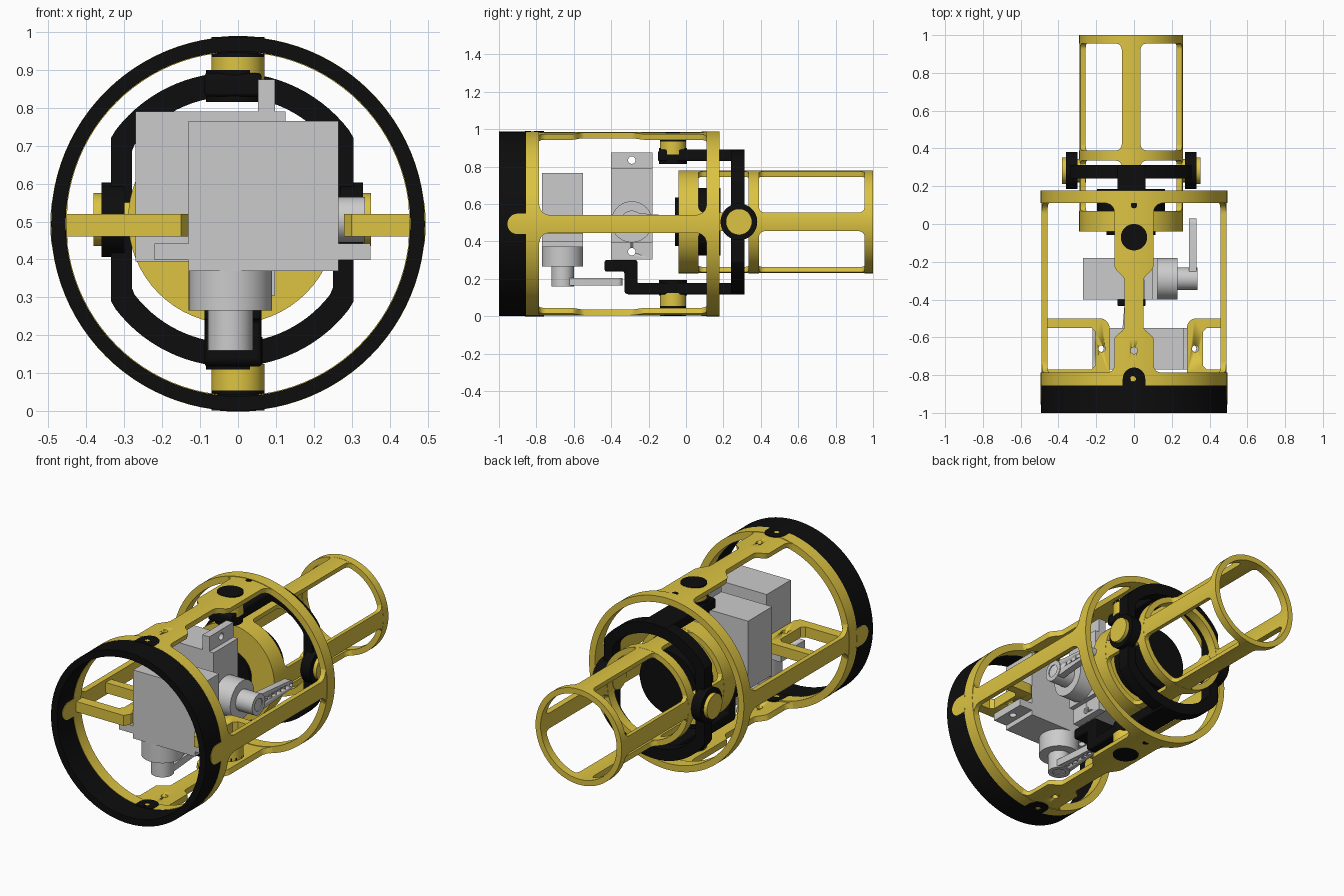
import bpy, bmesh
from math import sin, cos, pi, sqrt, radians
from mathutils import Matrix, Vector

if "Cube" in bpy.data.objects:
    bpy.data.objects.remove(bpy.data.objects["Cube"])


def material(name, rgb):
    m = bpy.data.materials.new(name)
    m.diffuse_color = (*rgb, 1)
    m.use_nodes = True
    m.node_tree.nodes["Principled BSDF"].inputs["Base Color"].default_value = m.diffuse_color
    return m


YELLOW = material("yellow", (0.72, 0.55, 0.055))
BLACK = material("black", (0.004, 0.004, 0.004))
CX, CZ = -0.015, 0.505      # inner tube / gimbal axis
R = 0.494                   # outer cage radius and axis height


def frame(x, y, z, o=(0, 0, 0)):
    return Matrix.Translation(o) @ Matrix((x, y, z)).transposed().to_4x4()


def along_x(o=(0, 0, 0)):
    return frame((0, 1, 0), (0, 0, 1), (1, 0, 0), o)


def along_z(o=(0, 0, 0)):
    return Matrix.Translation(o)


def finish(name, bm, mat):
    bmesh.ops.recalc_face_normals(bm, faces=bm.faces)
    me = bpy.data.meshes.new(name)
    bm.to_mesh(me)
    bm.free()
    ob = bpy.data.objects.new(name, me)
    bpy.context.collection.objects.link(ob)
    if mat:
        me.materials.append(mat)
    bpy.ops.object.select_all(action='DESELECT')
    ob.select_set(True)
    bpy.context.view_layer.objects.active = ob
    bpy.ops.object.shade_smooth_by_angle(angle=radians(30))
    return ob


def circle(r, n=64, c=(0, 0)):
    return [(c[0] + r * cos(2 * pi * i / n), c[1] + r * sin(2 * pi * i / n)) for i in range(n)]


def rect(x0, x1, y0, y1):
    return [(x0, y0), (x1, y0), (x1, y1), (x0, y1)]


def prism(name, outer, a, b, M, mat=None, inner=None):
    """Extrude a 2D loop from a to b; an inner loop of equal count makes it hollow."""
    bm = bmesh.new()

    def loop(pts, h):
        return [bm.verts.new(M @ Vector((p[0], p[1], h))) for p in pts]
    o0, o1, n = loop(outer, a), loop(outer, b), len(outer)
    pairs = [(o0, o1)]
    if inner:
        i0, i1 = loop(inner, a), loop(inner, b)
        pairs += [(o1, i1), (i1, i0), (i0, o0)]
    else:
        bm.faces.new(o0)
        bm.faces.new(o1)
    for p, q in pairs:
        for i in range(n):
            j = (i + 1) % n
            bm.faces.new((p[i], p[j], q[j], q[i]))
    return finish(name, bm, mat)


def lathe_y(name, y0, y1, outer, mat, inner=None, c=(CX, CZ)):
    M = frame((1, 0, 0), (0, 0, 1), (0, -1, 0), (c[0], 0, c[1]))
    return prism(name, outer, -y1, -y0, M, mat, inner)


def drill(ob, M, points, r, depth=0.1):
    for p in points:
        cut = prism("hole_cutter", circle(r, 20, p), -depth, depth, M)
        cut.hide_render = True
        mod = ob.modifiers.new("hole", 'BOOLEAN')
        mod.operation, mod.object, mod.solver = 'DIFFERENCE', cut, 'EXACT'
        bpy.context.view_layer.objects.active = ob
        bpy.ops.object.modifier_apply(modifier=mod.name)
        bpy.data.objects.remove(cut)


def shell(name, prof, ro, ri, ang, mat, c):
    """Curved strip along y on a cylinder; prof lists (y, half width)."""
    bm, n = bmesh.new(), 8
    grids = []
    for r in (ro, ri):
        grids.append([[bm.verts.new((c[0] + r * sin(ang + w * (2 * k / n - 1) / ro), y,
                                     c[1] + r * cos(ang + w * (2 * k / n - 1) / ro)))
                       for k in range(n + 1)] for y, w in prof])
    for g in grids:
        for u, v in zip(g, g[1:]):
            for k in range(n):
                bm.faces.new((u[k], u[k + 1], v[k + 1], v[k]))
    rim = [g[0] + [row[-1] for row in g[1:]] + g[-1][-2::-1] + [row[0] for row in g[-2:0:-1]]
           for g in grids]
    for i in range(len(rim[0])):
        j = (i + 1) % len(rim[0])
        bm.faces.new((rim[0][i], rim[0][j], rim[1][j], rim[1][i]))
    return finish(name, bm, mat)


def flare(y0, y1, w0, w1, n=6):
    """Smooth S-shaped change of half width."""
    return [(y0 + (y1 - y0) * i / n, w0 + (w1 - w0) * (0.5 - 0.5 * cos(pi * i / n)))
            for i in range(n + 1)]


def fillet(y0, dy, w, n=6):
    """Quarter-round widening where a strut (half width w) meets a ring at y0."""
    d = abs(dy)
    return [(y0 + dy * i / n, w + d - d * sqrt(max(0, 1 - (1 - i / n) ** 2))) for i in range(n + 1)]


# Outer cage rings
cage = (0, R)
lathe_y("black_end_ring", -1.0, -0.855, circle(0.493, 96), BLACK, circle(0.455, 96), cage)
lathe_y("cage_rear_ring", -0.855, -0.785, circle(R, 96), YELLOW, circle(0.453, 96), cage)
lathe_y("cage_front_ring", 0.11, 0.178, circle(R, 96), YELLOW, circle(0.457, 96), cage)

# Cage struts, with wide pads on the top and bottom ones
padded = (fillet(-0.787, 0.04, 0.105) + flare(-0.61, -0.545, 0.105, 0.05)
          + flare(-0.3, -0.22, 0.05, 0.105) + fillet(0.112, -0.05, 0.105)[::-1])
plain = fillet(-0.787, 0.06, 0.048) + fillet(0.112, -0.06, 0.048)[::-1]
arc = [i * pi / 16 for i in range(9)]
for i in range(4):
    upright = i % 2 == 0
    ang = i * pi / 2
    s = shell("cage_strut", padded if upright else plain, R - 0.003, 0.46, ang, YELLOW, cage)
    if upright:
        z = R + R * cos(ang)
        drill(s, along_z((0, 0, z)), [(0, -0.67)], 0.018)
        # Locking tab of the end ring and the pivot plug
        t = shell("black_locking_tab", [(-0.86, 0.06)] + [(-0.82 + 0.06 * sin(a), max(0.004, 0.06 * cos(a)))
                  for a in arc], R + 0.0015, 0.451, ang, BLACK, cage)
        drill(t, along_z((0, 0, z)), [(-0.005, -0.82)], 0.015)
        k = cos(ang)
        prism("pivot_plug", circle(0.07), k * 0.44, k * 0.4925, along_z((0, -0.07, R)), BLACK)
        prism("pivot_sleeve", circle(0.07), k * 0.37, k * 0.47, along_z((0, -0.07, R)), YELLOW)
        prism("small_screw", circle(0.017, 20), k * 0.47, k * 0.493, along_z((0, 0.1, R)), BLACK)
    else:
        shell("yellow_locking_tab", [(-0.9 - 0.055 * sin(a), max(0.004, 0.055 * cos(a))) for a in arc[::-1]]
              + [(-0.85, 0.055)], R + 0.001, 0.452, ang, YELLOW, cage)

# Servo support loops on both sides of the cage
for xo, xi, xp, hx in ((-0.465, -0.13, -0.205, -0.17), (0.465, 0.28, 0.365, 0.325)):
    s = 1 if xi > xo else -1
    rnd = [(xi - s * 0.05 * (1 - cos(a)), -0.55 + 0.05 * sin(a)) for a in arc]
    pts = [(xo, -0.83), (xi + s * -0.02, -0.83), (xi, -0.8)] + rnd
    pts += [(xo, -0.5), (xo, -0.55), (xp - s * 0.02, -0.55), (xp, -0.57), (xp, -0.75),
            (xp - s * 0.02, -0.77), (xo, -0.77)]
    loop = prism("servo_support", pts, 0.46, 0.52, along_z(), YELLOW)
    drill(loop, along_z((0, 0, 0.49)), [(hx, -0.66)], 0.018)


# Servos: local x along the body, -y along the horn, z along the shaft
def servo(name, M):
    prism(name + "_body", rect(-0.11, 0.285, -0.11, 0.11), -0.395, 0, M)
    tabs = prism(name + "_tabs", rect(-0.2, 0.37, -0.11, 0.11), -0.072, -0.028, M)
    drill(tabs, M, [(-0.16, 0), (0.33, 0)], 0.02, 0.2)
    prism(name + "_gear_housing", circle(0.11), -0.01, 0.105, M)
    prism(name + "_shaft", circle(0.06, 40), 0.1, 0.2, M)
    prism(name + "_hub", circle(0.06, 40), 0.19, 0.21, M, None, circle(0.035, 40))
    prism(name + "_hub_screw", circle(0.022, 20), 0.19, 0.205, M)
    horn = [(0.05 * cos(pi * i / 16), 0.05 * sin(pi * i / 16)) for i in range(17)]
    horn += [(-0.025 * cos(pi * i / 12), -0.295 - 0.025 * sin(pi * i / 12)) for i in range(13)]
    h = prism(name + "_horn", horn, 0.165, 0.205, M)
    drill(h, M, [(0, -0.1 - 0.04 * i) for i in range(6)], 0.01, 0.4)


servo("rear_servo", frame((1, 0, 0), (0, -1, 0), (0, 0, -1), (-0.02, -0.66, 0.37)))
servo("front_servo", frame((0, 0, 1), (0, -1, 0), (1, 0, 0), (0.125, -0.29, 0.505)))


# Gimbal ring with flattened sides
def flat_circle(r, w, n=96):
    return [(max(-w, min(w, x)), z) for x, z in circle(r, n)]


lathe_y("gimbal_ring", 0.24, 0.312, flat_circle(0.388, 0.32), BLACK, flat_circle(0.325, 0.265))

# Gimbal arms reaching back to the vertical pivots
top_arm = [(0.31, 0.83), (0.31, 0.892), (-0.14, 0.892), (-0.15, 0.88), (-0.15, 0.83)]
bottom_arm = [(0.31, 0.117), (0.31, 0.178), (-0.26, 0.178), (-0.26, 0.3), (-0.435, 0.3),
              (-0.435, 0.24), (-0.33, 0.24), (-0.33, 0.13), (-0.315, 0.117)]
for name, pts in (("gimbal_top_arm", top_arm), ("gimbal_bottom_arm", bottom_arm)):
    ob = prism(name, pts, -0.088, 0.062, along_x(), BLACK)
    b = ob.modifiers.new("soft_edges", 'BEVEL')
    b.width, b.segments = 0.008, 2
prism("top_pivot_boss", circle(0.075), 0.815, 0.9, along_z((-0.01, -0.07, 0)), BLACK)
prism("bottom_pivot_boss", circle(0.075), 0.11, 0.195, along_z((-0.01, -0.07, 0)), BLACK)

# Side pivots of the gimbal
for s in (-1, 1):
    M = along_x((CX, 0.283, CZ))
    prism("gimbal_side_lug", circle(0.098), s * 0.285, s * 0.345, M, BLACK, circle(0.06))
    prism("side_pivot_pin", circle(0.062), s * 0.24, s * 0.355, M, YELLOW)
    prism("side_pivot_cap", circle(0.07), s * 0.345, s * 0.366, M, YELLOW)

# Inner tube: base disc, rings and struts
tube = (CX, CZ)
lathe_y("tube_base_disc", -0.04, 0.03, circle(0.275), YELLOW)
for y0, y1 in ((0.0, 0.068), (0.335, 0.39), (0.955, 1.0)):
    lathe_y("tube_ring", y0, y1, circle(0.275), YELLOW, circle(0.243))
for i in range(4):
    for y0, y1 in ((0.066, 0.337), (0.388, 0.957)):
        prof = fillet(y0, 0.035, 0.05) + fillet(y1, -0.035, 0.05)[::-1]
        shell("tube_strut", prof, 0.274, 0.245, i * pi / 2, YELLOW, tube)

# Motor in the base of the tube
lathe_y("motor_can", 0.03, 0.185, circle(0.18), BLACK)
lathe_y("motor_rear_boss", -0.058, -0.03, circle(0.13), BLACK)
